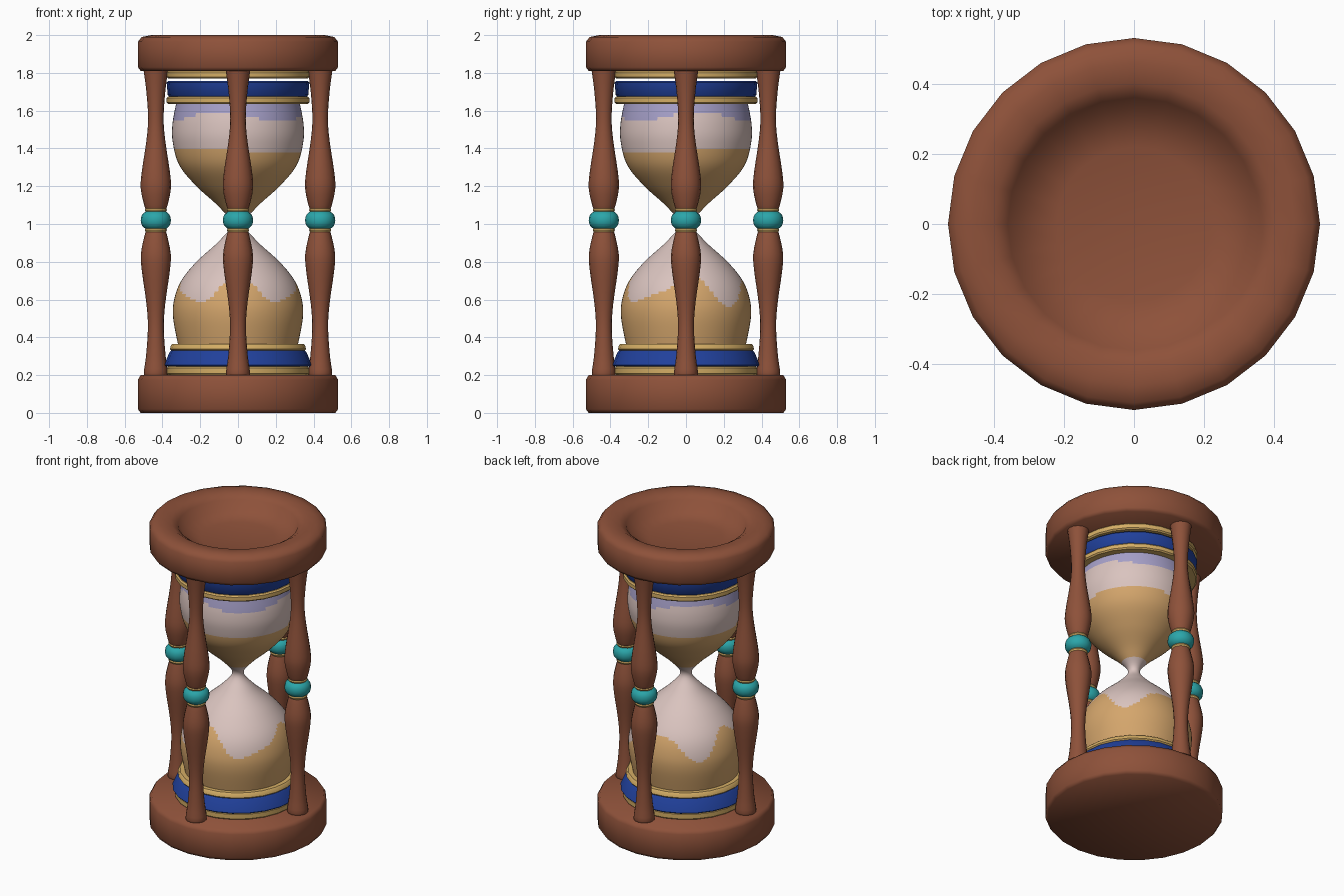
import bpy, bmesh, math
from mathutils import Matrix

if "Cube" in bpy.data.objects:
    bpy.data.objects.remove(bpy.data.objects["Cube"], do_unlink=True)


def material(name, colour):
    m = bpy.data.materials.new(name)
    m.use_nodes = True
    m.diffuse_color = (*colour, 1)
    m.node_tree.nodes["Principled BSDF"].inputs["Base Color"].default_value = (*colour, 1)
    return m


wood = material("red brown wood", (0.27, 0.083, 0.042))
blue = material("royal blue", (0.015, 0.052, 0.33))
gold = material("pale gold", (0.66, 0.42, 0.13))
teal = material("teal", (0.024, 0.38, 0.40))
sand = material("sand", (0.66, 0.38, 0.15))
glass = material("pinkish glass", (0.70, 0.55, 0.52))
tint = material("lavender glass", (0.38, 0.35, 0.58))


def lathe(name, profile, mats, sides=24, at=(0, 0), rule=None, angle=40):
    """Turn a (radius, height) profile round z; rule picks the material of a face."""
    bm = bmesh.new()
    verts = [bm.verts.new((r, 0, z)) for r, z in profile]
    edges = [bm.edges.new(pair) for pair in zip(verts, verts[1:])]
    bmesh.ops.spin(bm, geom=verts + edges, cent=(0, 0, 0), axis=(0, 0, 1),
                   angle=math.tau, steps=sides, use_duplicate=False)
    bmesh.ops.remove_doubles(bm, verts=bm.verts, dist=0.0005)
    bmesh.ops.recalc_face_normals(bm, faces=bm.faces)
    if rule:
        for f in bm.faces:
            f.material_index = rule(f.calc_center_median())
    bm.transform(Matrix.Translation((*at, 0)))
    mesh = bpy.data.meshes.new(name)
    bm.to_mesh(mesh)
    bm.free()
    for m in mats:
        mesh.materials.append(m)
    ob = bpy.data.objects.new(name, mesh)
    bpy.context.collection.objects.link(ob)
    bpy.ops.object.select_all(action="DESELECT")
    ob.select_set(True)
    bpy.context.view_layer.objects.active = ob
    bpy.ops.object.shade_smooth_by_angle(angle=math.radians(angle))
    return ob


def smooth_profile(points, steps):
    """Catmull-Rom curve through the points."""
    pts = [points[0], *points, points[-1]]
    out = []
    for a, b, c, d in zip(pts, pts[1:], pts[2:], pts[3:]):
        for i in range(steps):
            t = i / steps
            out.append(tuple(0.5 * (2 * q + (s - p) * t + (2 * p - 5 * q + 4 * s - u) * t * t
                             + (3 * q - p - 3 * s + u) * t ** 3)
                             for p, q, s, u in zip(a, b, c, d)))
    return out + [points[-1]]


# Wooden end discs, the upper one dished
lathe("base_disc", [(0, 0), (0.515, 0), (0.53, 0.02), (0.53, 0.175),
                    (0.515, 0.2), (0, 0.2)], [wood], angle=60)
lathe("top_disc", [(0, 1.81), (0.515, 1.81), (0.53, 1.83), (0.53, 1.965), (0.51, 1.99),
                   (0.46, 2), (0.40, 1.995), (0.36, 1.97), (0.33, 1.91),
                   (0.22, 1.885), (0, 1.875)], [wood], angle=75)

# Bands round the ends of the glass
bands = [
    ("lower_gold_band", gold, 0.2, 0.245, 0.378, 0.378),
    ("lower_blue_band", blue, 0.245, 0.33, 0.392, 0.362),
    ("lower_gold_lip", gold, 0.33, 0.365, 0.36, 0.355),
    ("upper_gold_lip", gold, 1.635, 1.675, 0.378, 0.378),
    ("upper_blue_band", blue, 1.675, 1.757, 0.372, 0.378),
    ("upper_gold_band", gold, 1.77, 1.812, 0.378, 0.378),
]
for name, mat, low, high, r_low, r_high in bands:
    b = 0.008
    lathe(name, [(0, low), (r_low - b, low), (r_low, low + b),
                 (r_high, high - b), (r_high - b, high), (0, high)], [mat])


# Glass bulbs with sand showing through
def bulb_colour(p):
    a = math.atan2(p.y, p.x)
    if p.z < 0.97:
        heap = 0.65 + 0.07 * math.cos(4 * a) + 0.025 * math.sin(7 * a)
        return 1 if p.z < heap else 0
    if p.z > 1.565 + 0.025 * math.sin(3 * a + 1):
        return 2
    return 1 if 1.06 < p.z < 1.385 + 0.01 * math.sin(2 * a) else 0


bulb = [(0.315, 0.35), (0.343, 0.5), (0.338, 0.6), (0.3, 0.7), (0.22, 0.8), (0.1, 0.91),
        (0.035, 1.0), (0.1, 1.09), (0.22, 1.2), (0.31, 1.31), (0.345, 1.43),
        (0.347, 1.53), (0.325, 1.65)]
lathe("glass_bulbs", smooth_profile(bulb, 7), [glass, sand, tint], sides=96, rule=bulb_colour)

# Four turned posts, each with a bead and two collars
lower_post = [(0.052, 0.19), (0.064, 0.21), (0.052, 0.3), (0.042, 0.45), (0.05, 0.58),
              (0.074, 0.75), (0.079, 0.84), (0.062, 0.93), (0.05, 0.97)]
upper_post = [(0.05, 1.07), (0.062, 1.1), (0.08, 1.19), (0.074, 1.28), (0.05, 1.44),
              (0.041, 1.56), (0.05, 1.7), (0.065, 1.815)]
bead = [(0.05, 0.972), (0.072, 0.99), (0.08, 1.02), (0.072, 1.05), (0.05, 1.068)]
for place, x, y in (("left", 1, 0), ("back", 0, 1), ("right", -1, 0), ("front", 0, -1)):
    at = (0.435 * x, 0.435 * y)
    lathe(place + "_post_lower", [(0, 0.19)] + smooth_profile(lower_post, 3) + [(0, 0.97)],
          [wood], sides=16, at=at)
    lathe(place + "_post_upper", [(0, 1.07)] + smooth_profile(upper_post, 3) + [(0, 1.815)],
          [wood], sides=16, at=at)
    lathe(place + "_post_bead", [(0, 0.972)] + smooth_profile(bead, 2) + [(0, 1.068)],
          [teal], sides=16, at=at)
    for part, z in (("_lower_collar", 0.968), ("_upper_collar", 1.074)):
        lathe(place + part, [(0, z - 0.014), (0.052, z - 0.014), (0.059, z),
                             (0.052, z + 0.014), (0, z + 0.014)], [gold], sides=16, at=at)
